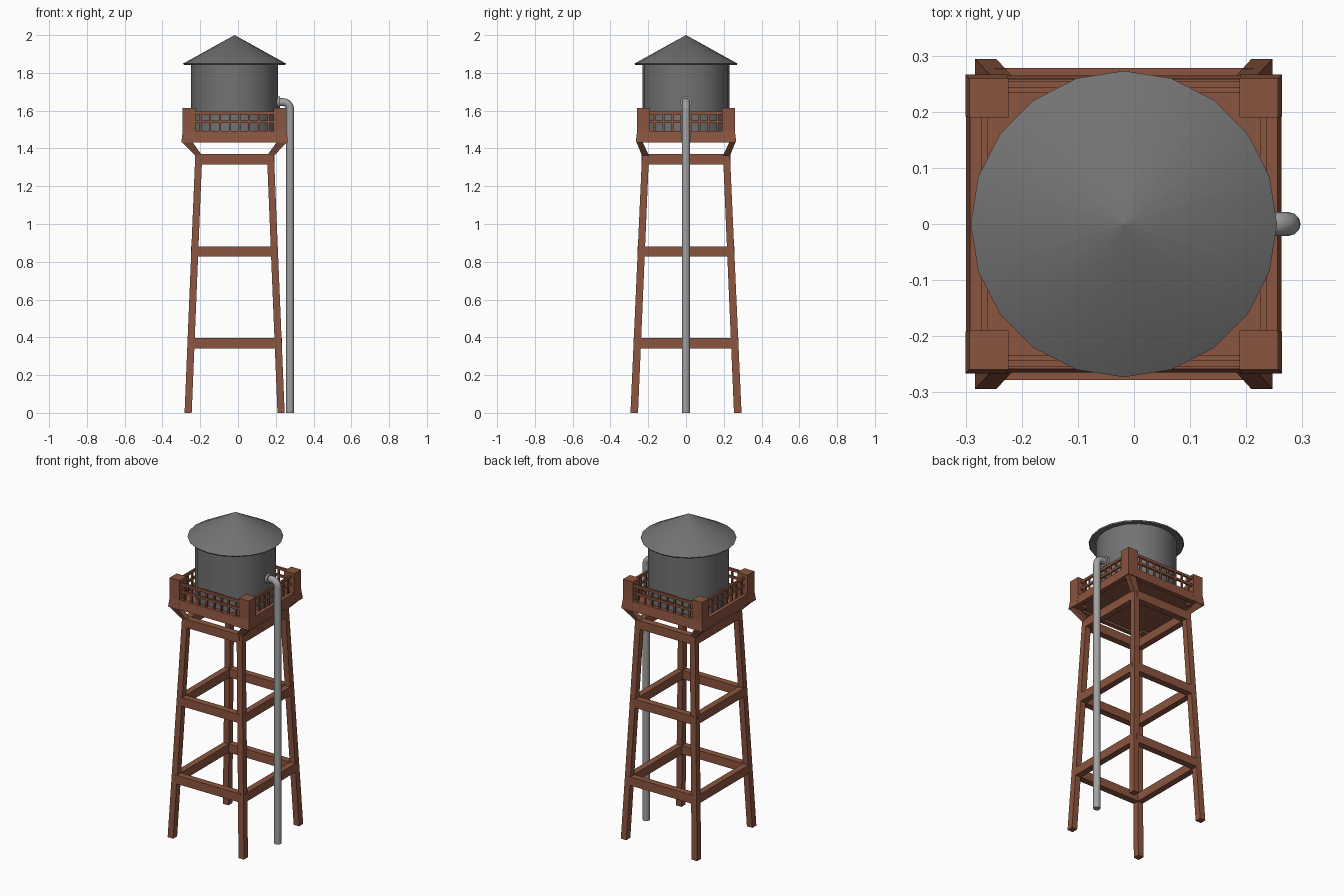
import bpy, bmesh, math
from mathutils import Vector

if "Cube" in bpy.data.objects:
    bpy.data.objects.remove(bpy.data.objects["Cube"])

CX = -0.018  # tower axis


def material(name, col):
    m = bpy.data.materials.new(name)
    m.diffuse_color = (*col, 1)
    m.use_nodes = True
    m.node_tree.nodes["Principled BSDF"].inputs["Base Color"].default_value = m.diffuse_color
    return m


WOOD = material("rust_brown", (0.26, 0.09, 0.05))
STEEL = material("dark_grey", (0.17, 0.17, 0.17))
PIPE = material("pipe_grey", (0.36, 0.36, 0.36))


def finish(name, bm, mat, smooth=False):
    bmesh.ops.recalc_face_normals(bm, faces=bm.faces)
    me = bpy.data.meshes.new(name)
    bm.to_mesh(me)
    bm.free()
    me.materials.append(mat)
    ob = bpy.data.objects.new(name, me)
    bpy.context.collection.objects.link(ob)
    if smooth:
        bpy.ops.object.select_all(action='DESELECT')
        ob.select_set(True)
        bpy.context.view_layer.objects.active = ob
        bpy.ops.object.shade_smooth_by_angle(angle=math.radians(40))
    return ob


def skin(bm, rings):
    """Bridge rings of points and cap both ends."""
    vs = [[bm.verts.new(p) for p in r] for r in rings]
    n = len(vs[0])
    for a, b in zip(vs, vs[1:]):
        for i in range(n):
            j = (i + 1) % n
            bm.faces.new((a[i], a[j], b[j], b[i]))
    bm.faces.new(vs[0])
    bm.faces.new(vs[-1])


def rect_loft(bm, sections):
    """Sections are (x, y, z, half_x, half_y), x measured from the tower axis."""
    skin(bm, [[(CX + x + sx * hx, y + sy * hy, z)
               for sx, sy in ((-1, -1), (1, -1), (1, 1), (-1, 1))]
              for x, y, z, hx, hy in sections])


def box(bm, x, y, z0, z1, hx, hy):
    rect_loft(bm, [(x, y, z0, hx, hy), (x, y, z1, hx, hy)])


def lathe(name, profile, mat, n=20):
    bm = bmesh.new()
    skin(bm, [[(CX + r * math.cos(2 * math.pi * i / n),
                r * math.sin(2 * math.pi * i / n), z) for i in range(n)]
              for r, z in profile])
    bmesh.ops.remove_doubles(bm, verts=bm.verts, dist=1e-4)
    return finish(name, bm, mat, True)


# Tank and conical roof
lathe("tank", [(0.23, 1.47), (0.23, 1.85)], STEEL)
lathe("roof", [(0.225, 1.85), (0.268, 1.842), (0.273, 1.849), (0.0004, 2.0)], STEEL)

# Legs with flared brackets, and corner posts
for sx in (-1, 1):
    for sy in (-1, 1):
        tag = ("left" if sx < 0 else "right") + ("_front" if sy < 0 else "_back")
        bm = bmesh.new()
        rect_loft(bm, [(sx * .246, sy * .274, 0, .019, .020),
                       (sx * .190, sy * .2145, 1.362, .0185, .0185),
                       (sx * .253, sy * .247, 1.436, .028, .016)])
        finish("leg_" + tag, bm, WOOD)
        bm = bmesh.new()
        rect_loft(bm, [(sx * .245, sy * .229, 1.432, .037, .037),
                       (sx * .2405, sy * .2245, 1.492, .0345, .0345),
                       (sx * .2405, sy * .2245, 1.613, .0345, .0345)])
        finish("corner_post_" + tag, bm, WOOD)

# Cross beams at three levels
bm = bmesh.new()
for z in (0.369, 0.854, 1.343):
    lx = .246 - .056 * z / 1.362
    ly = .274 - .0595 * z / 1.362
    for s in (-1, 1):
        box(bm, 0, s * ly, z - .027, z + .027, lx, .0205)
        box(bm, s * lx, 0, z - .027, z + .027, .0195, ly)
finish("cross_beams", bm, WOOD)

# Deck and flared fascia boards
bm = bmesh.new()
box(bm, 0, 0, 1.445, 1.475, .262, .246)
finish("deck", bm, WOOD)
bm = bmesh.new()
for s in (-1, 1):
    rect_loft(bm, [(0, s * .251, 1.432, .26, .014), (0, s * .246, 1.492, .26, .012)])
    rect_loft(bm, [(s * .267, 0, 1.432, .014, .245), (s * .262, 0, 1.492, .012, .245)])
finish("fascia", bm, WOOD)

# Railings: two rails and a row of balusters per side
bm = bmesh.new()
for s in (-1, 1):
    for z0, z1 in ((1.580, 1.596), (1.535, 1.549)):
        box(bm, 0, s * .248, z0, z1, .21, .006)
        box(bm, s * .249, 0, z0, z1, .006, .195)
    for i in range(-4, 4):
        t = (i + .5) / 4
        box(bm, t * .206, s * .248, 1.48, 1.585, .005, .005)
        box(bm, s * .249, t * .19, 1.48, 1.585, .005, .005)
finish("railings", bm, WOOD)

# Drain pipe swept along an elbow path in the xz plane
path = [(0.20, 1.645, 0)]
path += [(0.238 + .038 * math.sin(a), 1.607 + .038 * math.cos(a), a)
         for a in (math.radians(15 * k) for k in range(7))]
path += [(0.276, 0.0, math.pi / 2)]
bm = bmesh.new()
rings = []
for x, z, a in path:
    out = Vector((math.sin(a), 0, math.cos(a)))
    rings.append([Vector((x, 0, z)) + .021 * (math.cos(u) * out + math.sin(u) * Vector((0, 1, 0)))
                  for u in (2 * math.pi * k / 12 for k in range(12))])
skin(bm, rings)
finish("drain_pipe", bm, PIPE, True)

# Pipe flange on the tank
bm = bmesh.new()
skin(bm, [[(x, .031 * math.sin(u), 1.645 + .031 * math.cos(u))
           for u in (2 * math.pi * k / 12 for k in range(12))] for x in (.195, .222)])
finish("pipe_flange", bm, PIPE, True)
